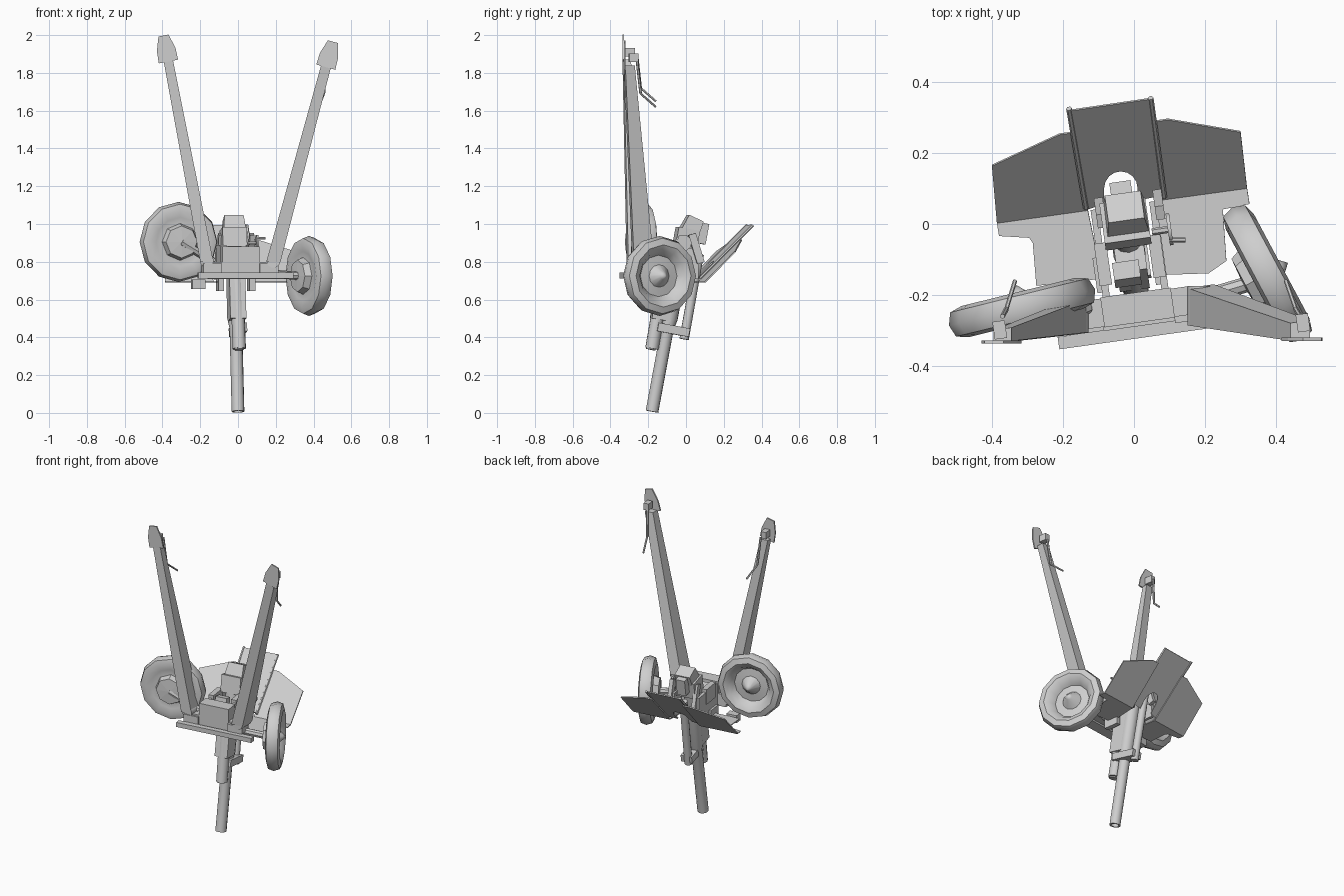
import bpy, bmesh, math
from mathutils import Vector, Matrix

if "Cube" in bpy.data.objects:
    bpy.data.objects.remove(bpy.data.objects["Cube"])

paint = bpy.data.materials.new("light_grey_paint")
paint.diffuse_color = (0.62, 0.62, 0.62, 1)
paint.use_nodes = True
paint.node_tree.nodes["Principled BSDF"].inputs["Base Color"].default_value = paint.diffuse_color
YAW = math.radians(8)       # carriage is turned a little about z
TILT = math.radians(-10.5)  # barrel leans back


def finish(bm, name, smooth=False):
    bmesh.ops.recalc_face_normals(bm, faces=bm.faces)
    me = bpy.data.meshes.new(name)
    bm.to_mesh(me)
    bm.free()
    me.materials.append(paint)
    ob = bpy.data.objects.new(name, me)
    bpy.context.collection.objects.link(ob)
    if smooth:
        bpy.ops.object.select_all(action='DESELECT')
        ob.select_set(True)
        bpy.context.view_layer.objects.active = ob
        bpy.ops.object.shade_smooth_by_angle(angle=math.radians(40))
    return ob


def lathe(name, profile, origin, axis, n=12, smooth=True):
    """Revolve (radius, height) points about an axis."""
    bm = bmesh.new()
    rings = []
    for r, h in profile:
        if r == 0:
            rings.append([bm.verts.new((0, 0, h))] * n)
        else:
            rings.append([bm.verts.new((r * math.cos(2 * math.pi * i / n),
                                        r * math.sin(2 * math.pi * i / n), h)) for i in range(n)])
    for a, b in zip(rings, rings[1:]):
        for i in range(n):
            j = (i + 1) % n
            vs = list(dict.fromkeys((a[i], a[j], b[j], b[i])))
            bm.faces.new(vs)
    m = Matrix.Translation(origin) @ Vector(axis).to_track_quat('Z', 'Y').to_matrix().to_4x4()
    bm.transform(m)
    return finish(bm, name, smooth)


def rod(name, a, b, r, n=10):
    d = Vector(b) - Vector(a)
    return lathe(name, [(0, 0), (r, 0), (r, d.length), (0, d.length)], a, d, n)


def box(name, c, s, tilt=0.0, yaw=YAW, taper=1.0):
    bm = bmesh.new()
    bmesh.ops.create_cube(bm, size=1)
    for v in bm.verts:
        if v.co.z > 0:
            v.co.x *= taper
            v.co.y *= taper
    bm.transform(Matrix.Translation(c) @ Matrix.Rotation(yaw, 4, 'Z') @
                 Matrix.Rotation(tilt, 4, 'X') @ Matrix.Diagonal((*s, 1)))
    return finish(bm, name)


def prism(name, pts, offset):
    """Extrude a 3D polygon by an offset."""
    bm = bmesh.new()
    f = bm.faces.new([bm.verts.new(p) for p in pts])
    ext = bmesh.ops.extrude_face_region(bm, geom=[f])
    bmesh.ops.translate(bm, vec=offset, verts=[v for v in ext['geom'] if isinstance(v, bmesh.types.BMVert)])
    return finish(bm, name)


def loft(name, lo, hi):
    """Tapered box between two rectangles (x0, x1, y0, y1, z)."""
    bm = bmesh.new()
    for x0, x1, y0, y1, z in (lo, hi):
        for x, y in ((x0, y0), (x1, y0), (x1, y1), (x0, y1)):
            bm.verts.new((x, y + 0.14 * (x - (x0 + x1) / 2), z))
    bmesh.ops.convex_hull(bm, input=bm.verts)
    bmesh.ops.dissolve_limit(bm, angle_limit=0.02, verts=bm.verts, edges=bm.edges)
    return finish(bm, name)


# --- barrel, recoil cylinders and breech
AX = Vector((-0.025, 0.186, 1))
lathe("barrel", [(0, 0.05), (0.024, 0.05), (0.024, 0), (0.034, 0), (0.034, 0.45),
                 (0.045, 0.5), (0.045, 0.92), (0, 0.92)], (0, -0.18, 0.007), AX)
rod("recoil_cradle", (0.007, -0.18, 0.34), (-0.01, -0.105, 0.78), 0.036)
rod("cradle_cap", (0.007, -0.187, 0.335), (0.005, -0.18, 0.37), 0.026)
rod("recuperator", (-0.012, -0.01, 0.39), (-0.03, 0.07, 0.84), 0.025)
box("barrel_clamp", (0, -0.07, 0.44), (0.075, 0.17, 0.045), TILT)
box("cradle_trough", (-0.008, -0.11, 0.64), (0.085, 0.1, 0.3), TILT)
box("breech_block", (-0.024, 0.0, 0.92), (0.13, 0.115, 0.11), TILT)
box("breech_head", (-0.024, 0.03, 0.99), (0.12, 0.1, 0.09), TILT - 0.25, taper=0.85)
box("breech_lug", (-0.035, 0.085, 0.95), (0.06, 0.05, 0.11), TILT)
box("breech_guard", (-0.02, -0.14, 0.82), (0.075, 0.05, 0.12), TILT)

# --- carriage with side cheeks
box("carriage_body", (0.01, -0.235, 0.81), (0.2, 0.085, 0.14))
box("carriage_base", (0.015, -0.235, 0.76), (0.31, 0.08, 0.08))
for side, x in (("left", -0.095), ("right", 0.07)):
    y = 0.14 * x
    box(side + "_cheek", (x, y - 0.07, 0.79), (0.02, 0.25, 0.16))
    box(side + "_cheek_rib", (x * 0.92, y - 0.1, 0.84), (0.035, 0.12, 0.1))
    box(side + "_cheek_post", (x, y + 0.045, 0.87), (0.025, 0.04, 0.16), 0.3)
    box(side + "_lower_bracket", (x, y - 0.13, 0.69), (0.03, 0.1, 0.09))
box("cross_bar", (0.04, -0.3, 0.727), (0.51, 0.035, 0.03))
box("cross_bar_plate", (0.04, -0.27, 0.715), (0.4, 0.06, 0.014))
box("step", (-0.21, -0.2, 0.68), (0.07, 0.05, 0.05))

# --- shield: slanted upper plates, flat lower plates
def plate(name, xy, z0=0.0):
    pts = []
    for x, y in xy:
        v = y - 0.14 * x
        pts.append((x, y, z0 + 0.69 + max(0.0, v - 0.06) * 1.0))
    return prism(name, pts, (0, -0.004, 0.006))

plate("shield_left_upper", [(-0.40, 0.167), (-0.21, 0.255), (-0.16, 0.262), (-0.13, 0.042), (-0.386, 0.006)])
plate("shield_left_lower", [(-0.386, 0.006), (-0.13, 0.042), (-0.09, -0.15), (-0.275, -0.17),
                            (-0.285, -0.05), (-0.295, -0.035), (-0.38, -0.03)])
plate("shield_right_upper", [(0.05, 0.29), (0.095, 0.297), (0.30, 0.262), (0.318, 0.104), (0.07, 0.07)])
plate("shield_right_lower", [(0.318, 0.104), (0.07, 0.07), (0.06, -0.14), (0.21, -0.135),
                             (0.26, -0.10), (0.25, 0.045), (0.325, 0.06)])
# centre panel with a rounded notch for the recuperator
notch = [(-0.037 + 0.047 * math.cos(a), 0.105 + 0.047 * math.sin(a))
         for a in [math.pi * k / 8 for k in range(9)]]
plate("shield_centre", [(-0.18, 0.322), (0.045, 0.355), (0.085, 0.085), (0.01, 0.07)] + notch +
      [(-0.084, 0.06), (-0.13, 0.045)], 0.012)
for side, (x0, y0), (x1, y1) in (("left", (-0.183, 0.325), (-0.135, 0.045)),
                                 ("right", (0.047, 0.355), (0.085, 0.075))):
    rod(side + "_shield_edge", (x0, y0, 0.63 + y0 - 0.14 * x0 + 0.015),
        (x1, y1, 0.63 + y1 - 0.14 * x1 + 0.02), 0.008, 6)

# --- wheels: tyre, dished face with a pointed hub, hub drum behind
wheel = [(0, 0.065), (0.02, 0.045), (0.06, -0.005), (0.11, -0.01), (0.135, 0.03), (0.165, 0.045),
         (0.2, 0.035), (0.212, 0), (0.2, -0.035), (0.165, -0.045), (0.13, -0.035), (0.1, -0.035)]
for side, c, ax in (("left", (-0.315, -0.235, 0.905), (-0.24, 0.97, 0)),
                    ("right", (0.376, -0.14, 0.725), (0.88, 0.47, 0))):
    lathe(side + "_wheel", wheel + [(0, -0.035)], c, ax)
    lathe(side + "_hub", [(0, -0.03), (0.1, -0.03), (0.085, -0.07), (0, -0.075)], c, ax, 8, False)
    back = Vector(c) - Vector(ax) * 0.06
    inner = (-0.13, -0.23, 0.8) if side == "left" else (0.15, -0.22, 0.74)
    rod(side + "_stub_axle", back, inner, 0.022, 8)

# --- trails with spades, end blocks and bent handles
for side, lo, hi, hx in (
        ("left", (-0.2, -0.13, -0.31, -0.215, 0.80), (-0.395, -0.345, -0.333, -0.295, 1.87), 0.035),
        ("right", (0.15, 0.225, -0.28, -0.175, 0.80), (0.44, 0.495, -0.325, -0.275, 1.84), -0.04)):
    loft(side + "_trail", lo, hi)
    xm, ym = (lo[0] + lo[1]) / 2, (lo[2] + lo[3]) / 2
    rod(side + "_trail_pivot", (xm, lo[2] + 0.005, 0.805), (xm, lo[3], 0.805), 0.037, 10)
    box(side + "_hinge_bracket", (xm * 0.85, ym, 0.765), (0.1, 0.09, 0.05))
    s = -1 if side == "left" else 1
    x, z = (hi[0] + hi[1]) / 2, hi[4]
    # spade outline, leaning outwards with the trail
    lean = 0.19 if side == "left" else 0.27
    outline = [(-0.052, -0.01), (0.052, -0.01), (0.05, 0.055), (0.027, 0.13), (-0.027, 0.13), (-0.05, 0.055)]
    cs, sn = math.cos(lean * s), math.sin(lean * s)
    y = hi[2] - 0.004
    prism(side + "_spade", [(x + u * cs + w * sn, y, z + w * cs - u * sn) for u, w in outline], (0, 0.009, 0))
    box(side + "_end_block", (x + s * 0.008, hi[3] - 0.003, z + 0.04), (0.035, 0.05, 0.045))
    hz = z + 0.03
    a, b, c = (x, -0.26, hz), (x + hx * 0.3, -0.24, hz - 0.18), (x + hx, -0.16, hz - 0.25)
    rod(side + "_handle_upper", a, b, 0.007, 6)
    rod(side + "_handle_lower", b, c, 0.006, 6)

# --- aiming handwheel
d = Vector((0.99, 0.14, 0))
c = Vector((0.1, -0.015, 0.9))
lathe("handwheel", [(0, -0.005), (0.045, -0.005), (0.045, 0.005), (0, 0.005)], c, d, 10)
rod("handwheel_shaft", c - d * 0.05, c, 0.01, 6)
rod("handwheel_knob", c + Vector((0, -0.03, 0.025)), c + Vector((0.045, -0.03, 0.025)), 0.007, 6)
